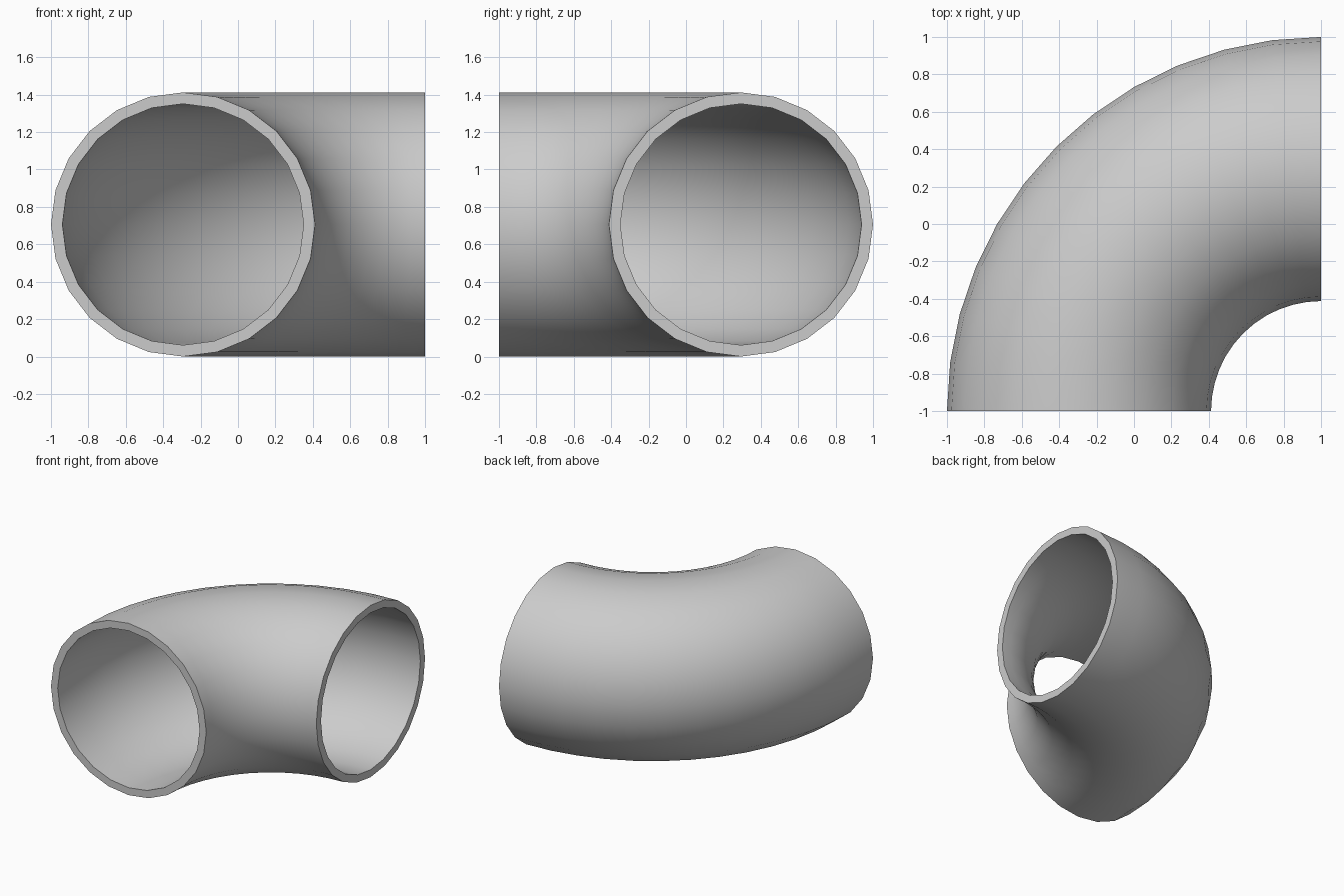
import bpy, bmesh
from math import cos, sin, pi, radians

if "Cube" in bpy.data.objects:
    bpy.data.objects.remove(bpy.data.objects["Cube"])

SIDES, STEPS = 24, 12
OUTER, INNER = 0.706, 0.645      # pipe radii
BEND = 2.0 - OUTER               # bend radius of the centre line
PIVOT = (1.0, -1.0, OUTER)       # centre of the quarter-turn bend


def ring_point(radius, side, step):
    """Point on a pipe ring, swept by a quarter turn about the pivot."""
    a = 2 * pi * side / SIDES
    t = pi / 2 * step / STEPS
    r = BEND + radius * cos(a)
    return (PIVOT[0] - r * cos(t), PIVOT[1] + r * sin(t), PIVOT[2] + radius * sin(a))


bm = bmesh.new()

# Outer and inner pipe walls
rings = {}
for radius in (OUTER, INNER):
    rings[radius] = [[bm.verts.new(ring_point(radius, i, j)) for i in range(SIDES)]
                     for j in range(STEPS + 1)]


def bridge(a, b):
    for i in range(SIDES):
        k = (i + 1) % SIDES
        bm.faces.new((a[i], a[k], b[k], b[i]))


for wall in rings.values():
    for j in range(STEPS):
        bridge(wall[j], wall[j + 1])

# Flat rims at both open ends
for end in (0, STEPS):
    bridge(rings[OUTER][end], rings[INNER][end])

bmesh.ops.recalc_face_normals(bm, faces=bm.faces)
mesh = bpy.data.meshes.new("pipe_elbow")
bm.to_mesh(mesh)
bm.free()
elbow = bpy.data.objects.new("pipe_elbow", mesh)
bpy.context.collection.objects.link(elbow)

# Smooth walls, crisp rims
bpy.context.view_layer.objects.active = elbow
elbow.select_set(True)
bpy.ops.object.shade_smooth_by_angle(angle=radians(35))
